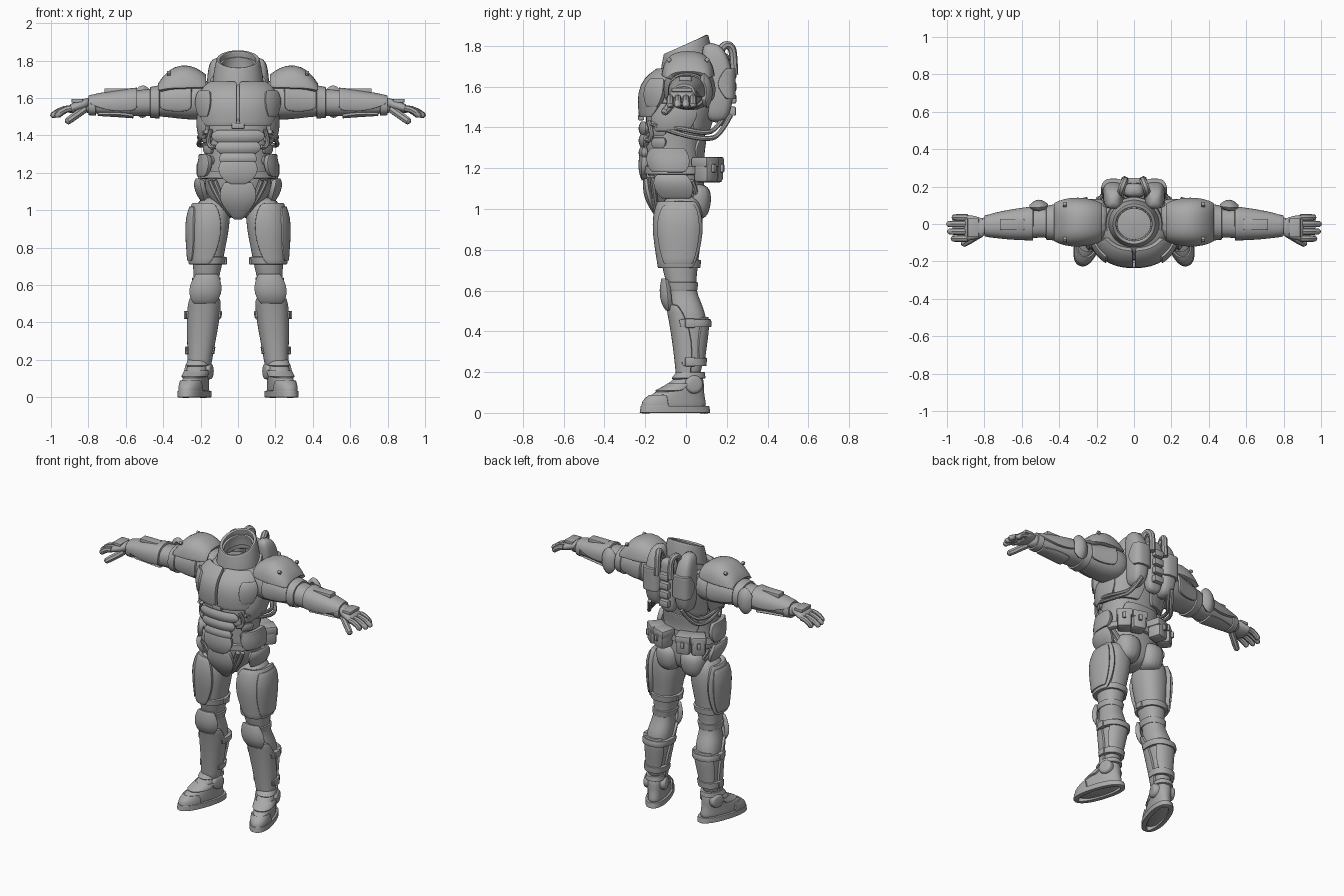
import bpy
from math import sin, cos, pi, radians, copysign
from mathutils import Matrix, Vector

if "Cube" in bpy.data.objects:
    bpy.data.objects.remove(bpy.data.objects["Cube"])
grey = bpy.data.materials.new("suit grey")
grey.use_nodes = True
grey.diffuse_color = (.4, .4, .4, 1)
grey.node_tree.nodes["Principled BSDF"].inputs["Base Color"].default_value = grey.diffuse_color

# Directions around an upright limb, and around an arm that runs along x
FRONT, OUT, BACK = -90, 0, 90
REAR, TOP, FORE, UNDER = 0, 90, 180, 270
parts = []

class Limb:
    """A tapering volume: rows of measurements, and a rule turning them into ellipses."""
    def __init__(self, axis, rows, shape, power=2.3, tilt=0):
        self.axis, self.rows, self.shape, self.power, self.tilt = axis, rows, shape, power, tilt

    def point(self, t, angle, lift=0):
        for a, b in zip(self.rows, self.rows[1:]):
            if t <= b[0]:
                break
        f = min(max((t - a[0]) / (b[0] - a[0]), 0), 1)
        centre_u, centre_v, radius_u, radius_v = self.shape(t, *(p + (q - p) * f for p, q in zip(a[1:], b[1:])))
        c, s = cos(radians(angle)), sin(radians(angle))
        u = centre_u + (radius_u + lift) * copysign(abs(c) ** (2 / self.power), c)
        v = centre_v + (radius_v + lift) * copysign(abs(s) ** (2 / self.power), s)
        return Vector((u, v, t + self.tilt * v) if self.axis == "z" else (t, u, v))

def register(name, data, mirrored):
    obj = bpy.data.objects.new(name, data)
    bpy.context.collection.objects.link(obj)
    data.materials.append(grey)
    parts.append((obj, mirrored))
    return obj

def bevel(obj, width):
    mod = obj.modifiers.new("bevel", "BEVEL")
    mod.width, mod.segments, mod.limit_method = width, 2, "ANGLE"

def skin(name, rings, closed, caps, level, mirrored):
    """Join rings of points into a smoothed surface."""
    count, faces = len(rings[0]), []
    verts = [p for ring in rings for p in ring]
    for a in range(0, len(verts) - count, count):
        for i in range(count if closed else count - 1):
            j = (i + 1) % count
            faces.append((a + i, a + j, a + count + j, a + count + i))
    if caps:
        faces += [tuple(reversed(range(count))), tuple(range(len(verts) - count, len(verts)))]
    mesh = bpy.data.meshes.new(name)
    mesh.from_pydata(verts, [], faces)
    obj = register(name, mesh, mirrored)
    obj.modifiers.new("soft", "SUBSURF").levels = level
    return obj

def body(name, limb, mirrored=True):
    rings = [[limb.point(row[0], angle) for angle in range(0, 360, 24)] for row in limb.rows]
    return skin(name, rings, True, True, 2, mirrored)

def plate(name, limb, low, high, arc=None, lift=.02, bulge=0, tuck=(.3, .3),
          pinned=False, mirrored=True, thick=.03):
    """Armour over a limb: arc is the angle range, tuck narrows it at the low and high
    ends, pinned keeps its first edge straight. Without an arc it is a full band."""
    rings = []
    for f in (0, .2, .5, .8, 1):
        angles = range(0, 360, 15)
        if arc:
            cut = (tuck[0] * (1 - f) ** 3 + tuck[1] * f ** 3) * (arc[1] - arc[0]) / 2
            start, end = arc[0] + (0 if pinned else cut), arc[1] - cut
            angles = [start + (end - start) * i / 12 for i in range(13)]
        rings.append([limb.point(low + (high - low) * f, a, lift + bulge * sin(pi * f)) for a in angles])
    obj = skin(name, rings, not arc, False, 1, mirrored)
    mod = obj.modifiers.new("thickness", "SOLIDIFY")
    mod.thickness, mod.offset = thick, -1
    bevel(obj, .006)
    return obj

def block(name, limb, t, angle, width, depth, length, lift=.02, mirrored=True):
    """Bevelled box seated on a limb, turned to face outward."""
    c, s = cos(radians(angle)), sin(radians(angle))
    upright = limb.axis == "z"
    out = Vector((c, s, 0) if upright else (0, c, s))
    along = Vector((0, 0, 1) if upright else (1, 0, 0))
    frame = Matrix((along.cross(out), -out, along)).transposed()
    corners = [(a, b, c) for c in (-1, 1) for a, b in ((-1, -1), (1, -1), (1, 1), (-1, 1))]
    verts = [limb.point(t, angle, lift) + frame @ Vector((a * width, b * depth, c * length)) / 2
             for a, b, c in corners]
    sides = [(i, (i + 1) % 4, (i + 1) % 4 + 4, i + 4) for i in range(4)]
    mesh = bpy.data.meshes.new(name)
    mesh.from_pydata(verts, [], [(3, 2, 1, 0), (4, 5, 6, 7)] + sides)
    bevel(register(name, mesh, mirrored), min(width, depth, length) / 5)

def tube(name, points, radius, tips=None):
    """Round hose, or a jointed finger when tips gives the thickness at each point."""
    curve = bpy.data.curves.new(name, "CURVE")
    curve.dimensions, curve.bevel_depth, curve.bevel_resolution = "3D", radius, 2
    curve.use_fill_caps = True
    line = curve.splines.new("POLY" if tips else "NURBS")
    line.points.add(len(points) - 1)
    for i, p in enumerate(points):
        line.points[i].co = (*p, 1)
        line.points[i].radius = tips[i] if tips else 1
    line.use_endpoint_u, line.order_u, line.resolution_u = True, 3, 6
    register(name, curve, True)

def hose(name, limb, path, radius, lift=.01, sag=0):
    """Tube over a limb's surface, hanging further away at the back."""
    tube(name, [limb.point(t, a, lift + sag * max(sin(radians(a)), 0)) for t, a in path], radius)

# Undersuit
torso = Limb("z", [(.95, -.03, .05, .09), (1.05, -.03, .16, .13), (1.15, -.05, .19, .14), (1.27, -.06, .17, .14),
                   (1.4, -.05, .19, .15), (1.55, -.02, .2, .18), (1.63, -.01, .2, .18), (1.7, .02, .14, .12)],
             lambda z, y, width, depth: (0, y, width, depth))
leg = Limb("z", [(.16, .02, .05), (.28, .02, .06), (.44, .02, .08), (.52, 0, .08), (.6, -.02, .06),
                 (.7, -.03, .08), (.8, -.03, .09), (.95, -.03, .11), (1.08, -.02, .08)],
           lambda z, y, r: (.22 - .08 * z, y, r, r * 1.1))
arm = Limb("x", [(.12, .12), (.25, .12), (.35, .1), (.46, .08), (.55, .08), (.62, .07), (.78, .05), (.84, .04)],
           lambda x, r: (.03 - .05 * x, 1.6 - .05 * x, r, r * .9))
glute = Limb("z", [(.94, .06), (1.03, .09), (1.13, .08)], lambda z, r: (.09, .04, r, r))
body("torso", torso, mirrored=False)
for name, limb in (("leg", leg), ("arm", arm), ("glute", glute)):
    body(name, limb)

# Chest, ribs and back
plate("chest_plate", torso, 1.45, 1.69, (FRONT + 1, -15), .03, .01, (.7, .5), pinned=True)
plate("chest_side_panel", torso, 1.5, 1.64, (-58, -20), .04, .008, (.5, .3))
block("chest_latch", torso, 1.45, FRONT, .07, .03, .03, mirrored=False)
plate("rib_plate", torso, 1.38, 1.52, (-45, 30), .02, .01)
plate("back_plate", torso, 1.37, 1.67, (18, BACK - 1), .02)
plate("lumbar_plate", torso, 1.24, 1.35, (40, 140), .01, mirrored=False)

# Segmented abdomen
for i in range(3):
    low, spread = 1.36 - .06 * i, 42 - 6 * i
    plate("ab_plate", torso, low, low + .07, (FRONT - spread, FRONT + spread), .02, .015, mirrored=False)
    plate("flank_plate", torso, low, low + .05, (-46, -12), .01, .005)
plate("belly_plate", torso, 1.14, 1.26, (FRONT - 28, FRONT + 28), .03, .01, (.7, .1), mirrored=False)
plate("groin_plate", torso, .95, 1.15, (FRONT - 30, FRONT + 30), .02, .025, (.5, .4), mirrored=False)
hose("abdomen_hose", torso, [(1.43, -50), (1.38, -40), (1.33, -45), (1.34, -55)], .012, .02)

# Belt, hip pads, straps and pouches
plate("belt", torso, 1.17, 1.21, mirrored=False)
plate("upper_hip_pad", torso, 1.18, 1.3, (-50, 25), .035, .01)
plate("lower_hip_pad", torso, 1.05, 1.17, (-38, 24), .04, .015)
for shift in (0, 10):
    hose("groin_strap", torso, [(1.16, -45 - shift), (1.08, -52 - shift), (1, -65)], .014, .015)
    hose("rear_strap", torso, [(1.14, 15 + shift), (1.06, 25 + shift), (1, 30)], .014, .02)
for angle in (50, 73):
    block("pouch", torso, 1.19, angle, .09, .09, .12, .05)
    block("pouch_flap", torso, 1.23, angle, .1, .1, .05, .05)
    block("pouch_clasp", torso, 1.2, angle, .02, .02, .04, .1)

# Slanted open collar
collar = Limb("z", [(1.66, .14), (1.75, .13), (1.81, .115)], lambda z, r: (0, 0, r, r * .95), 2, .43)
plate("collar", collar, 1.66, 1.81, lift=0, thick=.02, mirrored=False)
plate("collar_rim", collar, 1.7, 1.78, lift=-.02, thick=.015, mirrored=False)
plate("collar_base", collar, 1.65, 1.69, lift=.015, mirrored=False)

# Shoulder armour
shoulder = Limb("x", [(.17, .1, .1), (.22, .12, .14), (.28, .13, .165), (.36, .13, .14), (.41, .11, .1), (.43, .1, .05)],
                lambda x, depth, height: (.01, 1.62, depth, height), 2.6)
plate("shoulder_pad", shoulder, .17, .43, (REAR + 5, FORE - 5), .005, tuck=(.1, .1))
plate("shoulder_under_pad", arm, .25, .42, (REAR - 35, FORE + 35), .01, tuck=(.1, .1))
for angle in (50, 130):
    block("shoulder_bolt", shoulder, .37, angle, .02, .02, .02, .005)

# Arm armour
plate("upper_arm_band", arm, .42, .47, lift=.012)
plate("elbow_pad", arm, .46, .56, (REAR - 50, REAR + 60), .02, .03, (.5, .5))
plate("forearm_guard", arm, .54, .8, (REAR - 20, FORE + 35), .012, .005, (.1, .4))
plate("forearm_underplate", arm, .56, .75, (UNDER - 45, UNDER + 50), .01)
block("forearm_module", arm, .65, TOP, .06, .03, .13, .01)
plate("wrist_cuff", arm, .76, .8, lift=.01)

# Hands
palm = Limb("x", [(.79, .04, .03), (.83, .06, .03), (.88, .07, .03), (.91, .07, .02)],
            lambda x, width, height: (-.02, 1.83 - .32 * x, width, height))
body("palm", palm)
block("knuckle_guard", palm, .86, TOP, .1, .02, .06, 0)
joints = (1, 1, 1, .9, .4)
for y, reach in ((.035, .08), (0, .11), (-.04, .105), (-.078, .085)):
    tube("finger", [(.89 + reach * f, y, 1.545 - .045 * f * f) for f in (0, .35, .65, .92, 1)], .018, joints)
tube("thumb", [(.82 + .1 * f, -.05 - .06 * f, 1.54 - .07 * f) for f in (0, .4, .7, .93, 1)], .021, joints)

# Thigh armour
plate("thigh_plate", leg, .71, 1.04, (-125, 65), .02, .005)
plate("outer_thigh_plate", leg, .73, 1.02, (-55, 45), .028, .005)
plate("thigh_band", leg, .71, .75, lift=.012)
block("thigh_buckle", leg, .73, FORE, .05, .03, .04, .005)

# Knee, shin and calf armour
plate("knee_pad", leg, .5, .66, (FRONT - 58, FRONT + 58), .015, .03, (.4, .3))
plate("knee_band", leg, .6, .64, lift=.01)
plate("shin_plate", leg, .17, .53, (FRONT - 100, FRONT + 100), .013, tuck=(.1, .3))
plate("calf_plate", leg, .23, .47, (BACK - 68, BACK + 68), .01)
for z in (.25, .44):
    plate("calf_strap", leg, z - .02, z + .02, (BACK - 115, BACK + 115), .02, tuck=(0, 0))
    block("strap_buckle", leg, z, OUT, .05, .03, .045, .01)

# Boots, turned out around the heel
boot = Limb("z", [(0, -.06, .06, .17), (.06, -.06, .06, .16), (.1, -.04, .06, .13), (.14, 0, .06, .09), (.2, .02, .05, .06)],
            lambda z, y, width, depth: (.205, y, width, depth))
disc = Limb("x", [(.13, .04), (.145, .05), (.265, .05), (.28, .04)], lambda x, r: (.02, .14, r, r), 2)
boot_parts = [body("boot", boot), body("ankle_disc", disc), plate("sole", boot, 0, .035, lift=.012),
              plate("toe_cap", boot, .025, .09, (FRONT - 75, FRONT + 75), .008, tuck=(0, .2)),
              plate("boot_strap", boot, .11, .145, (FRONT - 85, FRONT + 85), .01, tuck=(0, 0)),
              plate("ankle_band", boot, .17, .2, lift=.01)]
heel = Vector((.2, .03, 0))
for obj in boot_parts:
    obj.data.transform(Matrix.Translation(heel) @ Matrix.Rotation(radians(18), 4, "Z") @ Matrix.Translation(-heel))

# Backpack with side pods, spine and hoses
pod = Limb("z", [(1.42, .15, .04), (1.52, .16, .06), (1.7, .16, .06), (1.82, .12, .04)],
           lambda z, y, r: (.11, y, r, r * 1.25), 3)
spine = Limb("z", [(1.4, .05), (1.5, .06), (1.7, .06), (1.77, .05)], lambda z, r: (0, .18, r, r * .7), 3)
body("pack_pod", pod)
plate("pack_pod_shell", pod, 1.54, 1.69, (OUT - 10, BACK + 80), .008)
body("pack_spine", spine, mirrored=False)
for i in range(4):
    block("spine_segment", spine, 1.48 + .06 * i, BACK, .07, .04, .045, .005, mirrored=False)
hose("neck_hose", spine, [(1.66, 60), (1.73, 60), (1.8, 50), (1.81, 0), (1.74, -20)], .02, .02)
for rise in (0, .03):
    hose("side_hose", torso, [(1.46, 70), (1.36 + rise, 60), (1.34 + rise, 40), (1.37 + rise, 0), (1.42, -40)],
         .012, .025, .09 - rise)

# Bake modifiers, then shade smooth with crisp edges
bpy.ops.object.select_all(action="DESELECT")
for obj, mirrored in parts:
    if mirrored:
        obj.modifiers.new("mirror", "MIRROR")
    obj.select_set(True)
bpy.context.view_layer.objects.active = parts[0][0]
bpy.ops.object.convert(target="MESH")
bpy.ops.object.shade_smooth_by_angle(angle=radians(40))
